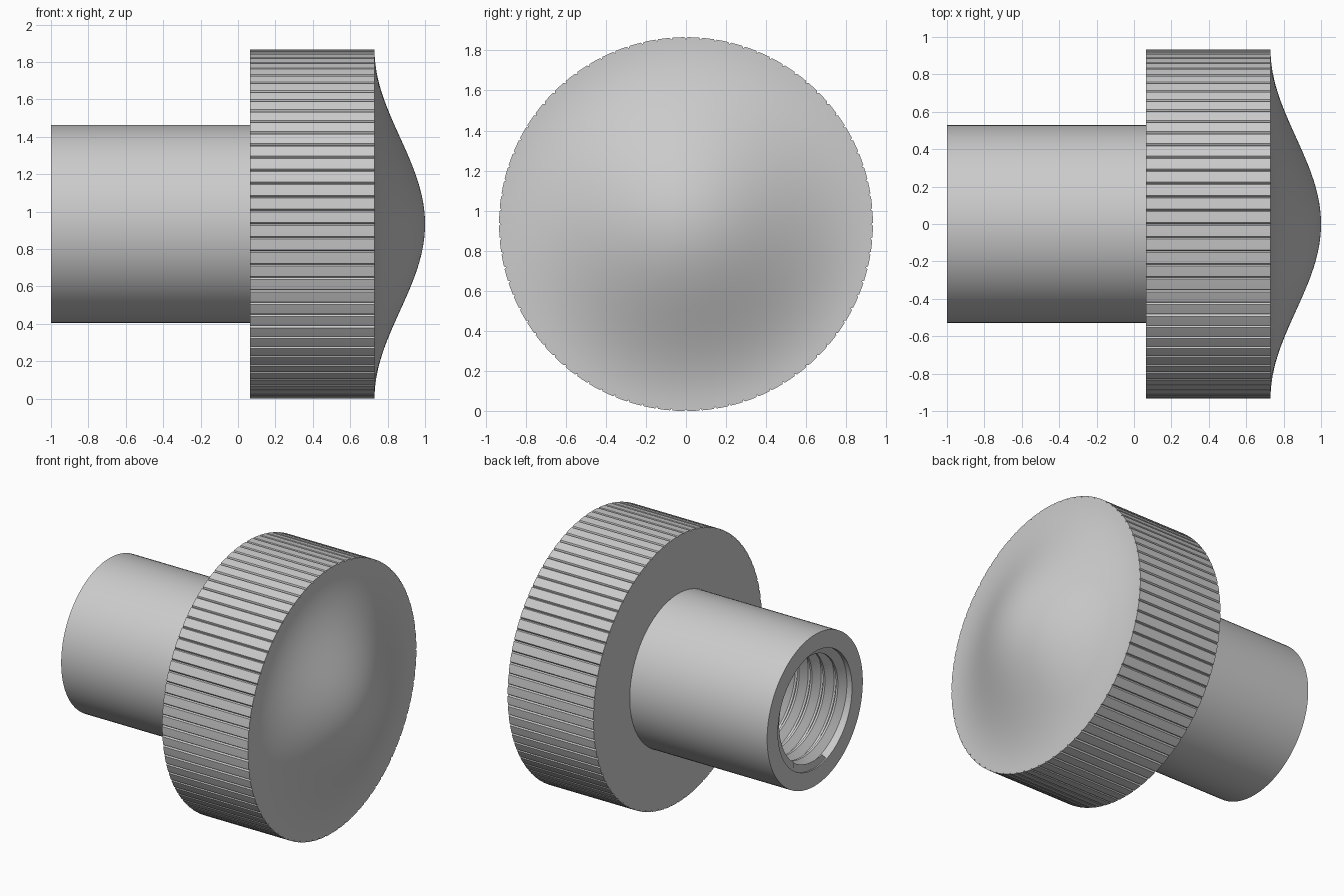
import bpy, bmesh
from math import pi, tau, sin, cos, radians

if "Cube" in bpy.data.objects:
    bpy.data.objects.remove(bpy.data.objects["Cube"])

R = 0.933            # head radius, also the height of the axis
STEM_R = 0.53
HEAD_X0, HEAD_X1, TIP_X = 0.065, 0.73, 1.0


def lathe(name, rings, angles):
    """Sweep rings around the x axis; ring(angle) gives (x, radius)."""
    bm = bmesh.new()
    rows = []
    for ring in rings:
        row = []
        for a in angles:
            x, r = ring(a)
            row.append(bm.verts.new((x, r * cos(a), R + r * sin(a))))
        rows.append(row)
    for lo, hi in zip(rows, rows[1:]):
        for i in range(len(angles) - 1):
            bm.faces.new((lo[i], lo[i + 1], hi[i + 1], hi[i]))
    # weld the seam and the collapsed ends
    bmesh.ops.remove_doubles(bm, verts=bm.verts, dist=1e-5)
    bmesh.ops.dissolve_degenerate(bm, edges=bm.edges, dist=1e-6)
    mesh = bpy.data.meshes.new(name)
    bm.to_mesh(mesh)
    bm.free()
    obj = bpy.data.objects.new(name, mesh)
    bpy.context.collection.objects.link(obj)
    bpy.ops.object.select_all(action='DESELECT')
    obj.select_set(True)
    bpy.context.view_layer.objects.active = obj
    bpy.ops.object.shade_smooth_by_angle(angle=radians(30))
    return obj


def circle(x, r):
    return lambda a: (x, r)


# Knurled head: fine V grooves along the rim, bell-shaped end cap
GROOVES = 80
step = tau / GROOVES
half = radians(0.45)
head_angles = []
for g in range(GROOVES):
    head_angles += [g * step, g * step + half, (g + 0.5) * step, (g + 1) * step - half]
head_angles.append(tau)


def knurl(x):
    def ring(a):
        off = abs((a + step / 2) % step - step / 2)
        return x, R - 0.01 * max(0, 1 - off / half)
    return ring


head_rings = [circle(HEAD_X0, STEM_R), knurl(HEAD_X0), knurl(HEAD_X1)]
for k in range(1, 25):
    t = 1 - k / 24
    head_rings.append(circle(HEAD_X1 + (TIP_X - HEAD_X1) * 0.5 * (1 + cos(pi * t)), R * t))
lathe("knurled_head", head_rings, head_angles)

# Stem with a helical internal thread, from the bore floor out to the mouth
PITCH = 0.1
MOUTH, FLOOR = -0.99, 0.2
ROOT, CREST = 0.41, 0.36


def thread(offset, r):
    def ring(a):
        x = offset + PITCH * a / tau
        if x <= MOUTH:
            return MOUTH, ROOT
        if x >= FLOOR:
            return FLOOR, CREST
        return x, r
    return ring


stem_rings = [circle(FLOOR, 0), circle(FLOOR, CREST)]
for k in range(13, -1, -1):
    base = -1.1 + k * PITCH
    for part, r in ((0.9, ROOT), (0.75, ROOT), (0.4, CREST), (0.25, CREST)):
        stem_rings.append(thread(base + part * PITCH, r))
stem_rings += [circle(MOUTH, ROOT), circle(-1, ROOT), circle(-1, STEM_R), circle(HEAD_X0, STEM_R)]
lathe("threaded_stem", stem_rings, [tau * i / 96 for i in range(97)])
